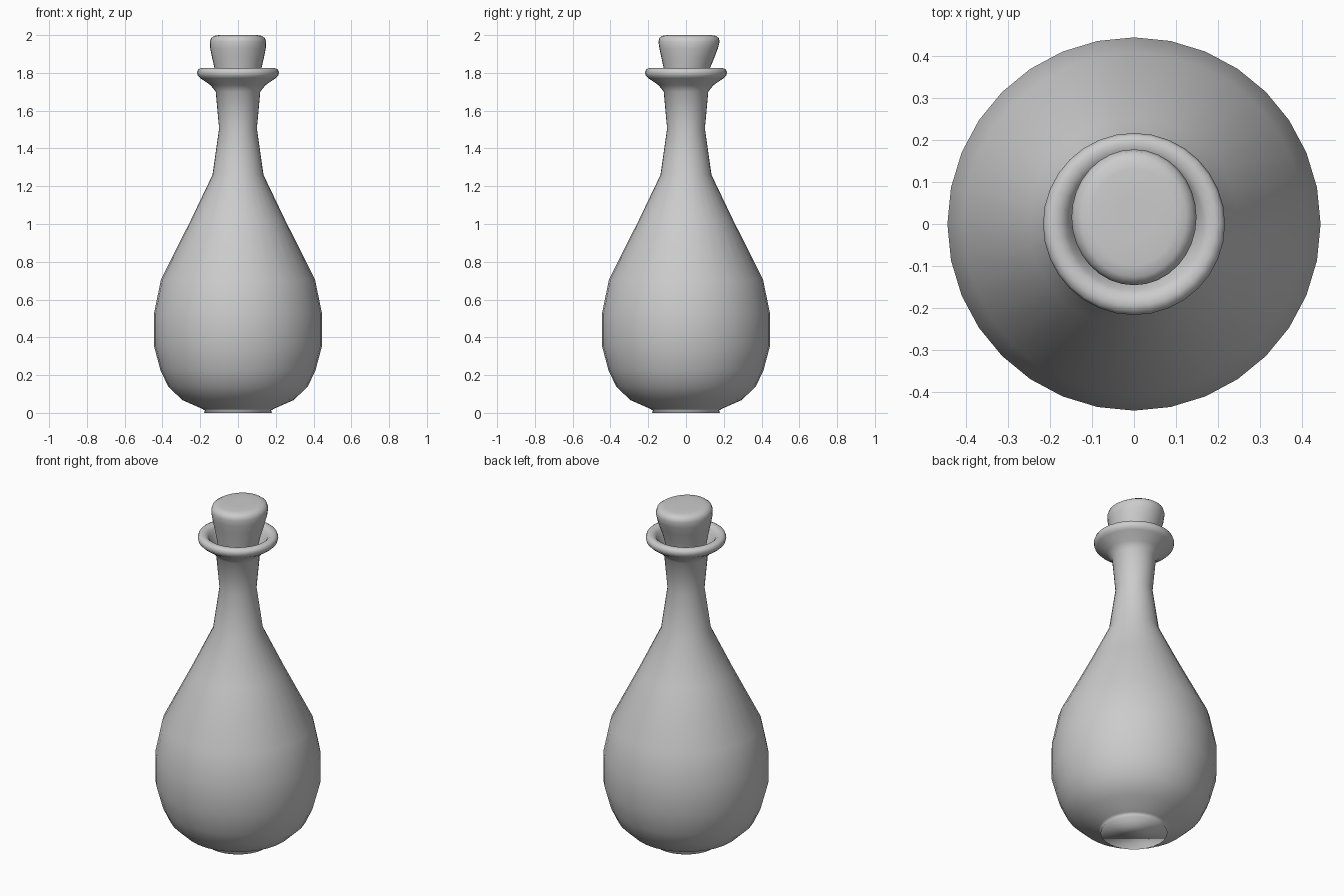
import bpy
import bmesh
import math

cube = bpy.data.objects.get("Cube")
if cube:
    bpy.data.objects.remove(cube, do_unlink=True)

# Single plain grey material
grey = bpy.data.materials.new("plain grey")
grey.use_nodes = True
colour = (0.6, 0.6, 0.6, 1)
grey.diffuse_color = colour
grey.node_tree.nodes["Principled BSDF"].inputs["Base Color"].default_value = colour


def loft(name, rings, sides=32):
    """Join elliptical rings (z, x radius, y radius, y centre), capping both ends."""
    bm = bmesh.new()
    loops = []
    for z, rx, ry, cy in rings:
        angles = [math.tau * i / sides for i in range(sides)]
        loops.append([bm.verts.new((rx * math.cos(a), cy + ry * math.sin(a), z))
                      for a in angles])
    for low, high in zip(loops, loops[1:]):
        for i in range(sides):
            j = (i + 1) % sides
            bm.faces.new((low[i], low[j], high[j], high[i]))
    bm.faces.new(loops[0][::-1])
    bm.faces.new(loops[-1])
    for face in bm.faces:
        face.smooth = True
    mesh = bpy.data.meshes.new(name)
    bm.to_mesh(mesh)
    bm.free()
    mesh.materials.append(grey)
    obj = bpy.data.objects.new(name, mesh)
    bpy.context.collection.objects.link(obj)
    return obj


# Bottle: foot, belly, neck, rolled lip, then the inside of the neck
bottle_profile = [
    (0.18, 0), (0.175, 0.012), (0.19, 0.022), (0.295, 0.068), (0.37, 0.14),
    (0.41, 0.225), (0.445, 0.355), (0.445, 0.525), (0.408, 0.705),
    (0.25, 1.02), (0.135, 1.26), (0.1, 1.505), (0.118, 1.7),
    (0.145, 1.735), (0.2, 1.772), (0.213, 1.785), (0.217, 1.803),
    (0.211, 1.819), (0.195, 1.825), (0.175, 1.822), (0.16, 1.808),
    (0.15, 1.785), (0.125, 1.74), (0.103, 1.69), (0.085, 1.5),
]
loft("bottle", [(z, r, r, 0) for r, z in bottle_profile])

# Stopper: tapered, rounded on top and leaning slightly to the back
loft("stopper", [
    (1.64, 0.09, 0.09, 0), (1.74, 0.107, 0.105, 0), (1.82, 0.123, 0.121, 0.004),
    (1.88, 0.137, 0.14, 0.01), (1.93, 0.147, 0.155, 0.014),
    (1.965, 0.149, 0.162, 0.016), (1.985, 0.142, 0.157, 0.016),
    (1.996, 0.125, 0.142, 0.016), (2, 0.1, 0.115, 0.016), (2, 0.04, 0.05, 0.016),
])
